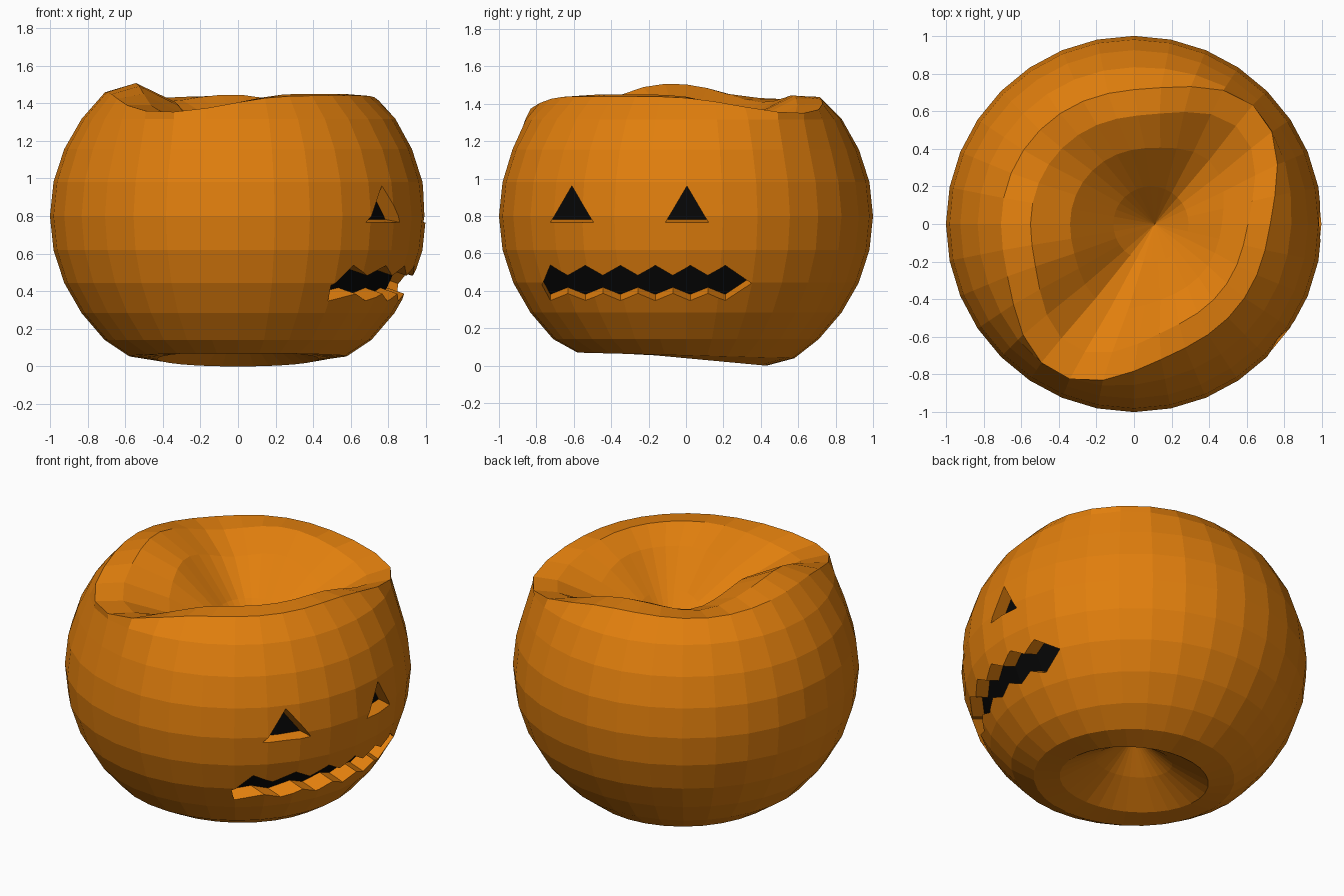
import bpy, bmesh
from math import sin, cos, sqrt, radians, pi
from mathutils import Vector

if "Cube" in bpy.data.objects:
    bpy.data.objects.remove(bpy.data.objects["Cube"])

SEG, CZ, H = 32, 0.8, 0.93


def material(name, color):
    m = bpy.data.materials.new(name)
    m.diffuse_color = (*color, 1)
    m.use_nodes = True
    m.node_tree.nodes["Principled BSDF"].inputs["Base Color"].default_value = m.diffuse_color
    return m


MATS = [material("orange_skin", (0.75, 0.21, 0.004)),
        material("dark_inside", (0.002, 0.002, 0.002))]


def make_object(name, bm):
    bmesh.ops.recalc_face_normals(bm, faces=bm.faces[:])
    me = bpy.data.meshes.new(name)
    bm.to_mesh(me)
    bm.free()
    for m in MATS:
        me.materials.append(m)
    ob = bpy.data.objects.new(name, me)
    bpy.context.collection.objects.link(ob)
    return ob


def lobe(a, deg, power):
    return max(0, cos(a - radians(deg))) ** power


# Rings (radius, z, valley spread, valley drop, bump, x shift, tilt), bottom to top
rings = [(0.22, 0.16, 0, 0, 0, 0, 0.03), (0.43, 0.04, 0, 0, 0, 0, 0.04),
         (0.58, 0.055, 0, 0, 0, 0, 0.015), (0.71, 0.142, 0, 0, 0, 0, 0)]
for k in range(-3, 4):
    t = radians(11.25 * k)
    rings.append((cos(t), CZ + H * sin(t), {3: 0.06, 2: 0.01}.get(k, 0), 0, 0, 0, 0))
rings += [(0.707, 1.44, 0.19, 0.09, 0.02, 0, 0),
          (0.57, 1.45, 0.17, 0.13, 0.06, 0.02, 0),
          (0.4, 1.36, 0.08, 0.15, 0.05, 0.06, 0),
          (0.2, 1.16, 0, 0.06, 0, 0.09, 0)]

# Pumpkin body: a sphere with dented poles and a valley across the top
bm = bmesh.new()
loops = []
for r, z, spread, drop, bump, sx, tilt in rings:
    loop = []
    for s in range(SEG):
        a = 2 * pi * s / SEG
        v = lobe(a, -117, 8) + lobe(a, 42, 8)
        rr = r + spread * v
        wave = lobe(a, 190, 4) - 0.8 * lobe(a, 138, 10)
        zz = z - drop * v + bump * wave - tilt * sin(a)
        loop.append(bm.verts.new((rr * cos(a) + sx, rr * sin(a), zz)))
    loops.append(loop)
for lo, hi in zip(loops, loops[1:]):
    for s in range(SEG):
        n = (s + 1) % SEG
        bm.faces.new((lo[s], lo[n], hi[n], hi[s]))
for loop, tip in ((loops[0], (0, 0, 0.33)), (loops[-1], (0.11, 0, 0.95))):
    c = bm.verts.new(tip)
    for s in range(SEG):
        bm.faces.new((loop[s], loop[(s + 1) % SEG], c))
body = make_object("pumpkin_body", bm)


def on_skin(y, z, depth, rise):
    """Point on the +x skin, moved inwards along x by depth."""
    x = sqrt(max(0, 1 - ((z - CZ) / H) ** 2 - y * y))
    return Vector((x - depth, y, z + rise * depth))


def carve(name, columns, depth, rise):
    """Cut a shallow pocket given (y, low z, high z) columns."""
    bm = bmesh.new()
    rows = [[bm.verts.new(on_skin(y, z, d, rise))
             for d in (-0.07, depth) for z in (lo, hi)]
            for y, lo, hi in columns]
    for (a, b, c, d), (e, f, g, h) in zip(rows, rows[1:]):
        bm.faces.new((a, e, f, b))
        bm.faces.new((c, d, h, g)).material_index = 1
        bm.faces.new((a, c, g, e))
        bm.faces.new((b, f, h, d))
    bmesh.ops.remove_doubles(bm, verts=bm.verts[:], dist=1e-5)
    cutter = make_object(name, bm)
    cutter.hide_render = True
    cutter.hide_set(True)
    mod = body.modifiers.new(name, 'BOOLEAN')
    mod.operation = 'DIFFERENCE'
    mod.solver = 'EXACT'
    mod.object = cutter


# Eyes
for name, y in (("eye_cutter_a", -0.61), ("eye_cutter_b", 0.005)):
    carve(name, [(y - 0.115, 0.765, 0.765), (y, 0.765, 0.96),
                 (y + 0.115, 0.765, 0.765)], 0.085, 0.2)

# Zigzag mouth
mouth = [(-0.77, 0.43, 0.48)]
mouth[0] = (-0.77, 0.43, 0.43)
for i in range(11):
    up = 0.027 if i % 2 == 0 else -0.027
    mouth.append((-0.725 + 0.0935 * i, 0.365 - 0.7 * up, 0.507 + up))
mouth.append((0.35, 0.44, 0.44))
carve("mouth_cutter", mouth, 0.1, 0.35)

# Bake the cuts and drop the cutters
bpy.context.view_layer.update()
dg = bpy.context.evaluated_depsgraph_get()
baked = bpy.data.meshes.new_from_object(body.evaluated_get(dg))
body.modifiers.clear()
body.data = baked
for ob in list(bpy.data.objects):
    if "_cutter" in ob.name:
        bpy.data.objects.remove(ob)
